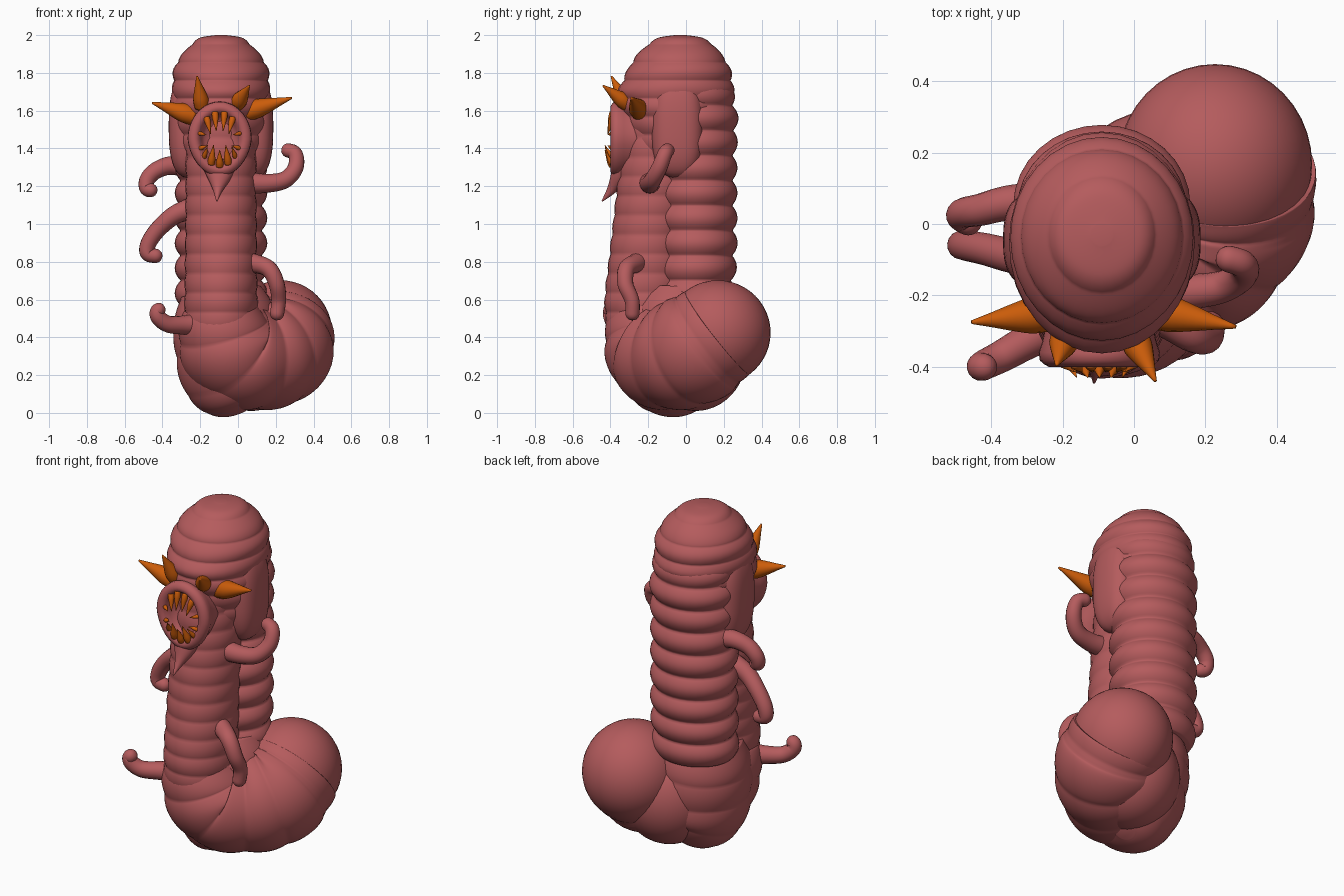
import bpy, bmesh, math
from mathutils import Vector


def material(name, col):
    m = bpy.data.materials.new(name)
    m.diffuse_color = (*col, 1)
    return m


FLESH = material("flesh pink", (0.46, 0.106, 0.110))
HORN = material("horn orange", (0.60, 0.108, 0.003))


def finish(name, bm, mat):
    bmesh.ops.recalc_face_normals(bm, faces=bm.faces)
    for f in bm.faces:
        f.smooth = True
    me = bpy.data.meshes.new(name)
    bm.to_mesh(me)
    bm.free()
    me.materials.append(mat)
    ob = bpy.data.objects.new(name, me)
    bpy.context.collection.objects.link(ob)
    return ob


def spline(keys, t):
    """Catmull-Rom through tuples, t in 0..1"""
    n = len(keys) - 1
    i = min(int(t * n), n - 1)
    f = t * n - i
    a, b, c, d = (keys[max(0, min(n, i + k))] for k in (-1, 0, 1, 2))
    return [0.5 * (2 * q + (r - p) * f + (2 * p - 5 * q + 4 * r - s) * f * f
                   + (3 * q - p - 3 * r + s) * f ** 3) for p, q, r, s in zip(a, b, c, d)]


def loft(name, keys, mat=FLESH, steps=40, sides=32, lobes=0, depth=0.0, round_tip=False, level=False):
    """Sweep an ellipse along keys (x, y, z, ru, rv), pinched between the lobes"""
    pts = [spline(keys, i / steps) for i in range(steps + 1)]
    pos = [Vector(p[:3]) for p in pts]
    dist = [0.0]
    for a, b in zip(pos, pos[1:]):
        dist.append(dist[-1] + (b - a).length)
    total = dist[-1]
    bm, rings, u = bmesh.new(), [], None
    for i, p in enumerate(pts):
        t = (pos[min(i + 1, steps)] - pos[max(i - 1, 0)]).normalized()
        if level:
            t = Vector((0, 0, 1))
        if u is None:
            u = Vector((1, 0, 0)) if abs(t.x) < 0.8 else Vector((0, 1, 0))
        u = (u - t * u.dot(t)).normalized()
        v = t.cross(u)
        k = 1.0
        if lobes:
            k -= depth * (1 - abs(math.sin(math.pi * lobes * dist[i] / total)) ** 0.8)
        if round_tip:
            rem = (total - dist[i]) / p[3]
            if rem < 1:
                k *= math.sqrt(max(0.002, 1 - (1 - rem) ** 2))
        ring = []
        for j in range(sides):
            a = 2 * math.pi * j / sides
            ring.append(bm.verts.new(pos[i] + u * (p[3] * k * math.cos(a)) + v * (p[4] * k * math.sin(a))))
        rings.append(ring)
    for r, s in zip(rings, rings[1:]):
        for j in range(sides):
            q = (j + 1) % sides
            bm.faces.new((r[j], r[q], s[q], s[j]))
    bm.faces.new(rings[0])
    bm.faces.new(rings[-1])
    return finish(name, bm, mat)


def ellipsoid(name, c, r, power=1.0):
    bm = bmesh.new()
    bmesh.ops.create_uvsphere(bm, u_segments=40, v_segments=24, radius=1)
    for v in bm.verts:
        v.co = Vector([c[i] + math.copysign(abs(v.co[i]) ** power, v.co[i]) * r[i] for i in range(3)])
    return finish(name, bm, FLESH)


def spike(name, a, b, r, mat=HORN):
    """Bulging cone from a to b"""
    a, b = Vector(a), Vector(b)
    keys = [(*a.lerp(b, t), r * k, r * k) for t, k in
            ((0, 0.95), (0.25, 0.98), (0.5, 0.72), (0.75, 0.4), (1, 0.1))]
    return loft(name, keys, mat, 12, 16)


CX = -0.09

# Ribbed belly column
loft("belly", [(CX, y, z, rx, ry) for z, y, rx, ry in
     ((0.43, -0.2, 0.2, 0.22), (0.6, -0.215, 0.195, 0.218), (0.84, -0.2, 0.192, 0.207),
      (1.08, -0.18, 0.19, 0.2), (1.32, -0.16, 0.188, 0.195), (1.56, -0.15, 0.18, 0.18))],
     steps=120, lobes=11, depth=0.04, level=True)

# Plump back segments
loft("back_segments", [(CX, y, z, rx, ry) for z, y, rx, ry in
     ((0.568, 0.04, 0.245, 0.215), (0.83, 0.05, 0.245, 0.222), (1.095, 0.05, 0.245, 0.222),
      (1.36, 0.05, 0.245, 0.222), (1.625, 0.05, 0.245, 0.222), (1.89, 0.01, 0.2, 0.18))],
     steps=160, lobes=10, depth=0.13, level=True)

# Head dome with stepped rings
loft("head_dome", [(CX, y, z, rx, ry) for z, y, rx, ry in
     ((1.28, -0.06, 0.2, 0.22), (1.42, -0.05, 0.23, 0.25), (1.52, -0.06, 0.25, 0.26),
      (1.61, -0.065, 0.26, 0.287), (1.69, -0.055, 0.26, 0.31), (1.76, -0.045, 0.26, 0.295),
      (1.83, -0.035, 0.25, 0.27), (1.89, -0.035, 0.215, 0.232), (1.945, -0.03, 0.165, 0.18),
      (1.985, -0.03, 0.115, 0.12), (2.0, -0.03, 0.03, 0.03))],
     steps=120, lobes=7.5, depth=0.05, level=True)

# Flat hood lobes on both sides
for s, side in ((-1, "left"), (1, "right")):
    ellipsoid("hood_" + side, (CX + s * 0.165, -0.045, 1.515), (0.112, 0.138, 0.27), 0.75)

# Rounded base and curled tail
loft("base", [(x, y, z, r, r) for x, y, z, r in
     ((0.04, -0.03, 0.02, 0.06), (0.01, -0.04, 0.075, 0.19), (-0.03, -0.06, 0.19, 0.27),
      (-0.05, -0.055, 0.34, 0.285), (-0.07, -0.04, 0.5, 0.275), (-0.09, -0.03, 0.64, 0.22))],
     steps=80, sides=48, lobes=4, depth=0.03)
ellipsoid("base_back", (0.07, 0.05, 0.3), (0.27, 0.27, 0.29))
loft("tail", [(x, y, z, r, r) for x, y, z, r in
     ((-0.09, -0.21, 0.56, 0.2), (-0.075, -0.19, 0.43, 0.25), (-0.02, -0.15, 0.32, 0.28),
      (0.09, -0.08, 0.295, 0.285), (0.19, 0.02, 0.325, 0.3), (0.223, 0.1, 0.375, 0.295),
      (0.232, 0.165, 0.425, 0.277))],
     steps=120, sides=48, lobes=5.5, depth=0.05)
ellipsoid("tail_end", (0.227, 0.168, 0.425), (0.272, 0.28, 0.277))

# Gaping mouth: lip and dished throat, narrowing to the chin
bm = bmesh.new()
rings = []
for y, rx, rz in ((-0.15, 0.15, 0.17), (-0.28, 0.15, 0.17), (-0.33, 0.16, 0.185), (-0.36, 0.17, 0.198),
                  (-0.382, 0.167, 0.196), (-0.393, 0.155, 0.184), (-0.4, 0.142, 0.172),
                  (-0.40, 0.125, 0.157), (-0.39, 0.11, 0.142), (-0.36, 0.096, 0.125),
                  (-0.33, 0.08, 0.105), (-0.32, 0.04, 0.05)):
    ring = []
    for a in (2 * math.pi * j / 40 for j in range(40)):
        w = rx * (1 + 0.1 * min(0, math.sin(a)))
        ring.append(bm.verts.new((-0.097 + w * math.cos(a), y, 1.45 + rz * math.sin(a))))
    rings.append(ring)
for r, s in zip(rings, rings[1:]):
    for j in range(40):
        q = (j + 1) % 40
        bm.faces.new((r[j], r[q], s[q], s[j]))
bm.faces.new(rings[0])
bm.faces.new(rings[-1])
finish("mouth", bm, FLESH)
loft("chin_point", [(-0.1, -0.33, 1.33, 0.1, 0.05), (-0.1, -0.355, 1.25, 0.065, 0.045),
                    (-0.107, -0.395, 1.18, 0.026, 0.025), (-0.112, -0.445, 1.12, 0.003, 0.003)], steps=20)

# Teeth: angle round the mouth, length, thickness
for i, (deg, ln, r) in enumerate(((52, .09, .017), (77, .10, .018), (103, .10, .018), (128, .09, .017),
                                  (12, .04, .011), (168, .04, .011), (340, .045, .012), (200, .045, .012),
                                  (318, .06, .013), (222, .06, .013),
                                  (246, .10, .02), (270, .085, .02), (294, .10, .02))):
    a = math.radians(deg)
    c, s = math.cos(a), math.sin(a)
    low = 0.015 if s < -0.5 else 0
    base = Vector((-0.097 + 0.112 * c, -0.387, 1.45 + 0.145 * s))
    d = Vector((-0.3 * c, 0, -s)).normalized() if abs(s) > 0.5 else Vector((-c, 0, -s))
    spike("tooth_%d" % i, base, base + d * ln + Vector((0, -0.027 - low, 0)), r)

# Horns
spike("big_horn_left", (-0.23, -0.25, 1.57), (-0.455, -0.275, 1.642), 0.052)
spike("big_horn_right", (0.04, -0.24, 1.592), (0.285, -0.288, 1.668), 0.052)
spike("small_horn_left", (-0.19, -0.31, 1.62), (-0.217, -0.395, 1.782), 0.042)
spike("small_horn_right", (-0.005, -0.31, 1.635), (0.06, -0.44, 1.733), 0.042)

# Curling tentacle arms
arms = {
    "left_upper": ((-0.2, 0.06, 1.28), (-0.34, 0.06, 1.31), (-0.43, 0.04, 1.285),
                   (-0.48, 0.03, 1.235), (-0.48, 0.015, 1.185), (-0.43, -0.01, 1.18)),
    "left_middle": ((-0.22, -0.09, 1.09), (-0.33, -0.09, 1.05), (-0.42, -0.07, 0.975),
                    (-0.475, -0.06, 0.895), (-0.475, -0.06, 0.84), (-0.40, -0.065, 0.83)),
    "left_lower": ((-0.2, -0.28, 0.47), (-0.29, -0.325, 0.465), (-0.37, -0.37, 0.47),
                   (-0.42, -0.395, 0.505), (-0.425, -0.4, 0.54), (-0.385, -0.4, 0.555)),
    "right_upper": ((0.02, -0.19, 1.22), (0.15, -0.19, 1.215), (0.25, -0.175, 1.235),
                    (0.305, -0.14, 1.30), (0.30, -0.11, 1.375), (0.23, -0.09, 1.395)),
    "right_lower": ((0.0, -0.23, 0.80), (0.09, -0.27, 0.79), (0.165, -0.315, 0.76),
                    (0.205, -0.32, 0.68), (0.215, -0.285, 0.59), (0.2, -0.285, 0.49)),
}
for name, path in arms.items():
    keys = [(*p, r, r) for p, r in zip(path, (0.06, 0.05, 0.045, 0.042, 0.039, 0.037))]
    loft("arm_" + name, keys, steps=60, sides=16, round_tip=True)
